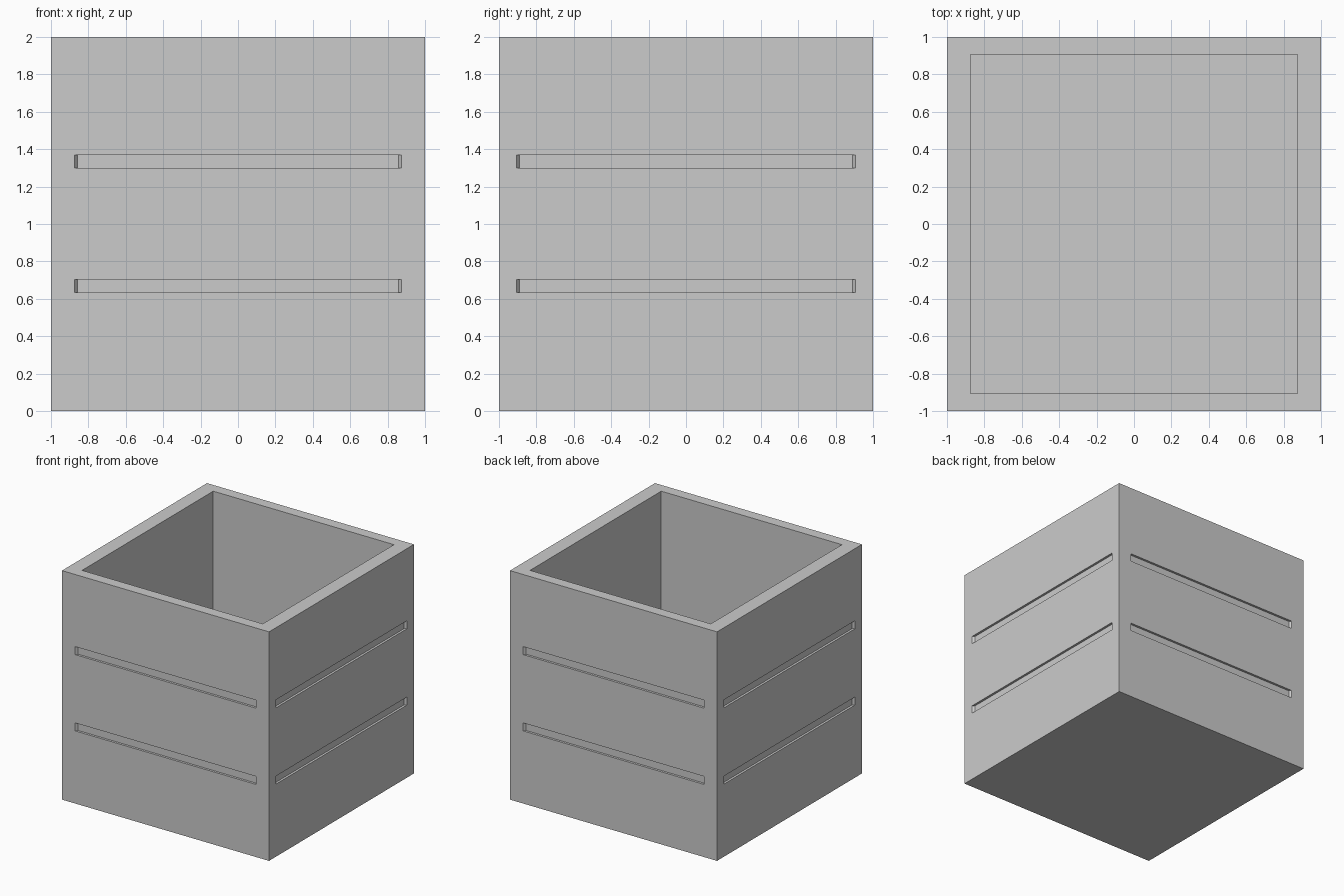
import bpy, bmesh
from mathutils import Matrix
from math import pi

if "Cube" in bpy.data.objects:
    bpy.data.objects.remove(bpy.data.objects["Cube"])

INNER_X, INNER_Y = 0.873, 0.905
FLOOR = 0.08
DEPTH, TAPER = 0.02, 0.015
SLOTS = (0.669, 1.335)
HALF_H = 0.035


def mesh_object(name, bm):
    bmesh.ops.recalc_face_normals(bm, faces=bm.faces)
    me = bpy.data.meshes.new(name)
    bm.to_mesh(me)
    bm.free()
    ob = bpy.data.objects.new(name, me)
    bpy.context.collection.objects.link(ob)
    return ob


def add_box(bm, lo, hi):
    size = [b - a for a, b in zip(lo, hi)]
    mid = [(a + b) / 2 for a, b in zip(lo, hi)]
    bmesh.ops.create_cube(bm, size=1, matrix=Matrix.Translation(mid) @ Matrix.Diagonal((*size, 1)))


def add_groove(bm, half, z, angle):
    # Trapezoid plan with slanted ends, reaching slightly outside the wall
    k = TAPER / DEPTH
    out = 0.02
    plan = [(-half - k * out, -1 - out), (half + k * out, -1 - out),
            (half - TAPER, -1 + DEPTH), (-half + TAPER, -1 + DEPTH)]
    base = bm.faces.new([bm.verts.new((x, y, z - HALF_H)) for x, y in plan])
    ext = bmesh.ops.extrude_face_region(bm, geom=[base], use_keep_orig=True)
    top = [v for v in ext["geom"] if isinstance(v, bmesh.types.BMVert)]
    bmesh.ops.translate(bm, verts=top, vec=(0, 0, 2 * HALF_H))
    bmesh.ops.rotate(bm, verts=list(base.verts) + top, matrix=Matrix.Rotation(angle, 3, 'Z'))


# Outer bin body
bm = bmesh.new()
add_box(bm, (-1, -1, 0), (1, 1, 2))
body = mesh_object("bin_body", bm)

# Cutter: open cavity plus two grooves on each of the four sides
bm = bmesh.new()
add_box(bm, (-INNER_X, -INNER_Y, FLOOR), (INNER_X, INNER_Y, 2.2))
for i in range(4):
    for z in SLOTS:
        add_groove(bm, INNER_Y if i % 2 else INNER_X, z, i * pi / 2)
cutter = mesh_object("cavity_and_groove_cutter", bm)
cutter.hide_render = True
cutter.hide_viewport = False
cutter.display_type = 'WIRE'

mod = body.modifiers.new("hollow", 'BOOLEAN')
mod.operation = 'DIFFERENCE'
mod.solver = 'EXACT'
mod.object = cutter
